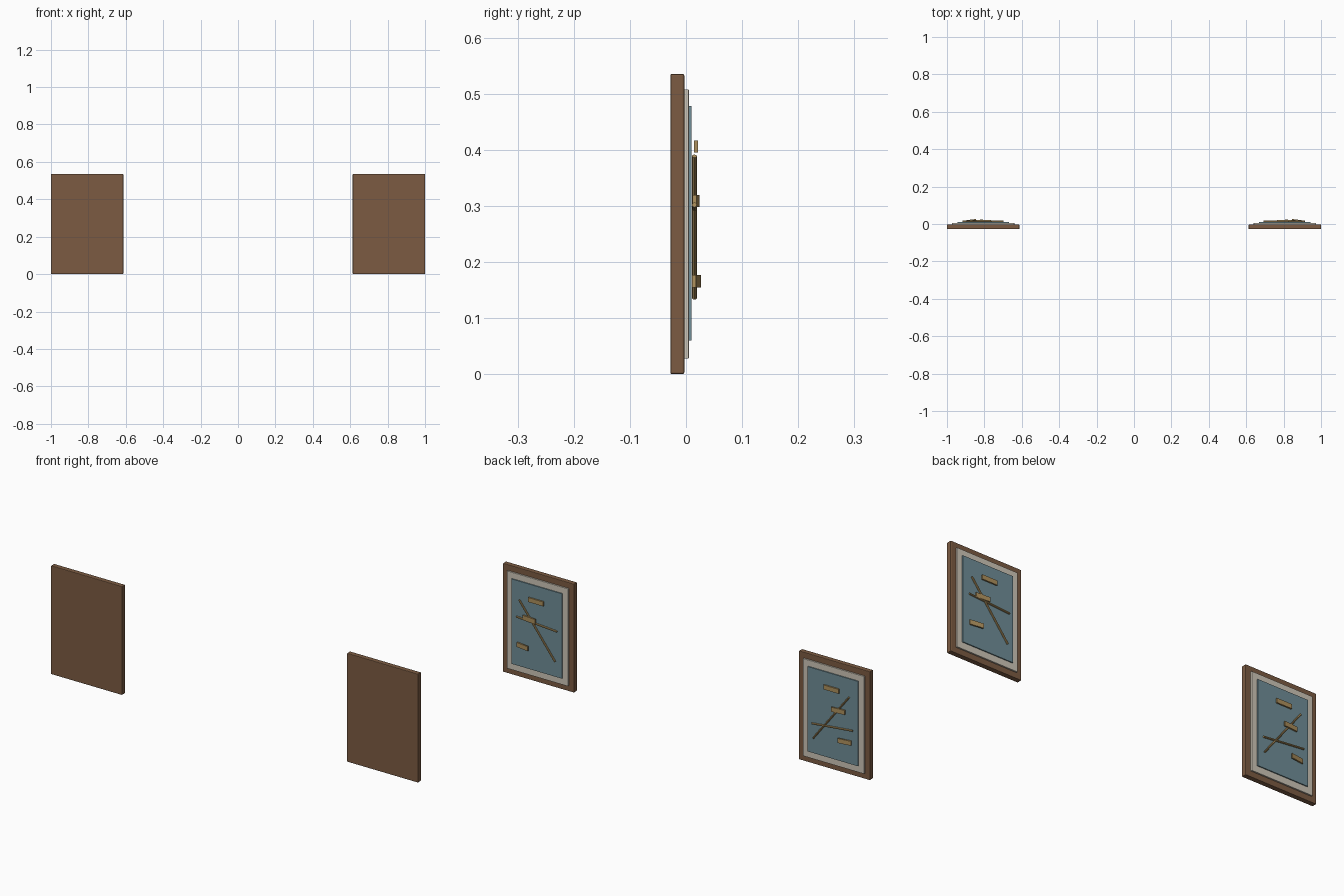
import bpy, math
from mathutils import Vector

if "Cube" in bpy.data.objects:
    bpy.data.objects.remove(bpy.data.objects["Cube"])


def material(name, rgb):
    m = bpy.data.materials.new(name)
    m.diffuse_color = (*rgb, 1)
    m.use_nodes = True
    m.node_tree.nodes["Principled BSDF"].inputs["Base Color"].default_value = m.diffuse_color
    return m


WOOD = material("walnut", (0.20, 0.105, 0.055))
CREAM = material("cream", (0.62, 0.57, 0.48))
TEAL = material("teal", (0.16, 0.27, 0.31))
GOLD = material("gold", (0.42, 0.28, 0.11))


def box(name, center, size, mat, bevel=0.0, yaw=0.0):
    bpy.ops.mesh.primitive_cube_add(size=1, location=center)
    o = bpy.context.object
    o.name = name
    o.scale = size
    bpy.ops.object.transform_apply(location=False, rotation=False, scale=True)
    o.rotation_euler.z = yaw
    o.data.materials.append(mat)
    if bevel:
        b = o.modifiers.new("bevel", 'BEVEL')
        b.width = bevel
        b.segments = 2
    return o


def rod(name, a, b, radius, mat):
    a, b = Vector(a), Vector(b)
    bpy.ops.mesh.primitive_cylinder_add(vertices=8, radius=radius,
                                        depth=(b - a).length, location=(a + b) / 2)
    o = bpy.context.object
    o.name = name
    o.rotation_euler = (b - a).to_track_quat('Z', 'Y').to_euler()
    o.data.materials.append(mat)


W, H, CX, CZ = 0.387, 0.535, 0.8065, 0.268

# (x, z, width, y centre, yaw) of the small relief blocks
BLOCKS = [(0.805, 0.406, 0.082, 0.018, 0),
          (0.842, 0.309, 0.072, 0.018, 4),
          (0.877, 0.166, 0.067, 0.019, 8)]
# ends of the near-level rod, different on each picture: (outer x, z), (inner x, z)
LEVEL = {-1: ((0.917, 0.229), (0.697, 0.207)),
         1: ((0.913, 0.302), (0.693, 0.287))}

for s, side in ((-1, "left"), (1, "right")):
    # Layered picture: frame board, mat and canvas
    box(side + "_frame", (s * CX, -0.0155, CZ), (W, 0.025, H), WOOD, 0.003)
    box(side + "_mat", (s * CX, 0.001, CZ), (W - 0.054, 0.008, 0.48), CREAM, 0.001)
    box(side + "_canvas", (s * CX, 0.0075, CZ + 0.001), (W - 0.112, 0.005, 0.418), TEAL)
    # Relief blocks
    for i, (x, z, w, y, yaw) in enumerate(BLOCKS):
        box(f"{side}_relief_block_{i}", (s * x, y, z), (w, 0.007, 0.022), GOLD,
            yaw=-s * math.radians(yaw))
    # Crossed rods
    rod(side + "_diagonal_rod", (s * 0.703, 0.015, 0.136), (s * 0.899, 0.015, 0.389), 0.0045, GOLD)
    (x0, z0), (x1, z1) = LEVEL[s]
    rod(side + "_level_rod", (s * x0, 0.015, z0), (s * x1, 0.015, z1), 0.0045, GOLD)
